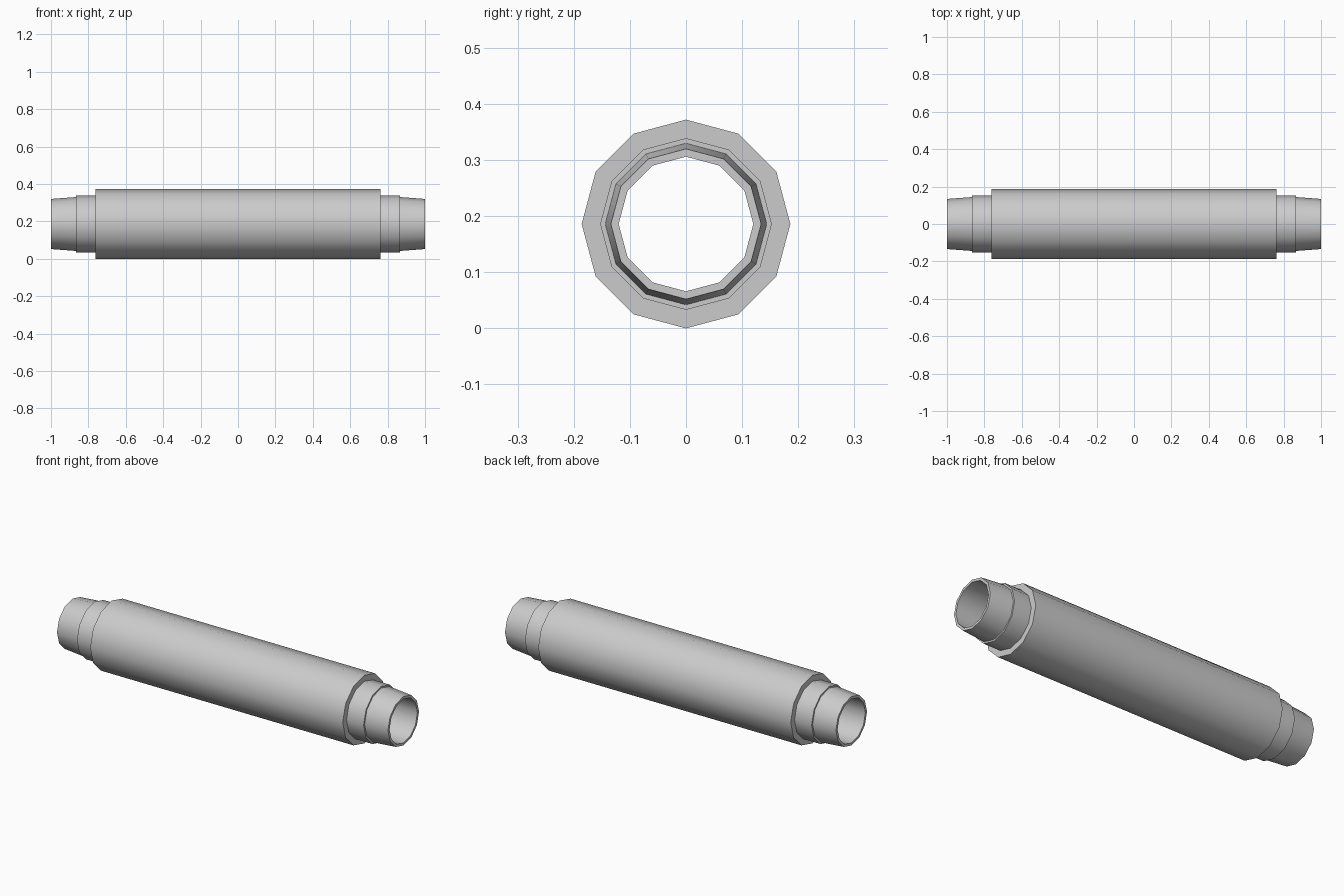
import bpy, bmesh, math

if "Cube" in bpy.data.objects:
    bpy.data.objects.remove(bpy.data.objects["Cube"])

SIDES = 12
R = 0.186

# Half profile (x, radius): sleeve, collar, tapered nozzle, bore
half = [(0.763, R), (0.763, 0.153), (0.866, 0.153), (0.866, 0.144),
        (1.0, 0.134), (1.0, 0.120)]
profile = half + [(-x, r) for x, r in reversed(half)]

# Lathe the closed profile around the x axis
bm = bmesh.new()
rings = []
for x, r in profile:
    ring = []
    for i in range(SIDES):
        a = 2 * math.pi * i / SIDES
        ring.append(bm.verts.new((x, r * math.sin(a), R + r * math.cos(a))))
    rings.append(ring)
for k, ring in enumerate(rings):
    nxt = rings[(k + 1) % len(rings)]
    for i in range(SIDES):
        j = (i + 1) % SIDES
        bm.faces.new((ring[i], ring[j], nxt[j], nxt[i]))
bmesh.ops.recalc_face_normals(bm, faces=bm.faces[:])

mesh = bpy.data.meshes.new("stepped_tube")
bm.to_mesh(mesh)
bm.free()
tube = bpy.data.objects.new("stepped_tube", mesh)
bpy.context.collection.objects.link(tube)

# Smooth around the barrel, sharp at the steps
bpy.context.view_layer.objects.active = tube
tube.select_set(True)
bpy.ops.object.shade_smooth_by_angle(angle=math.radians(40))
